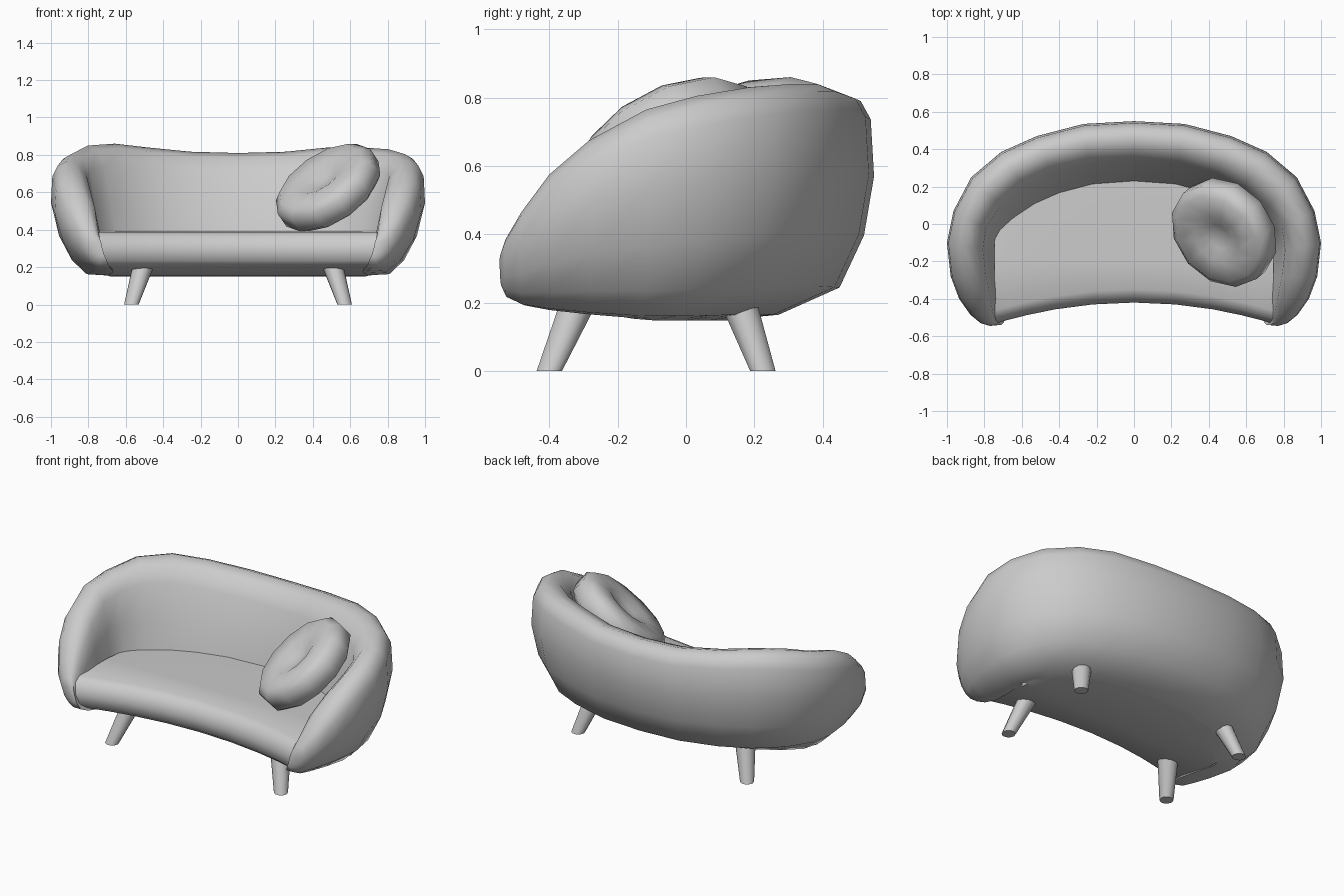
import bpy, bmesh, math
from mathutils import Vector

if "Cube" in bpy.data.objects:
    bpy.data.objects.remove(bpy.data.objects["Cube"])


def finish(name, bm, angle=60):
    bmesh.ops.recalc_face_normals(bm, faces=bm.faces)
    mesh = bpy.data.meshes.new(name)
    bm.to_mesh(mesh)
    bm.free()
    ob = bpy.data.objects.new(name, mesh)
    bpy.context.collection.objects.link(ob)
    bpy.ops.object.select_all(action='DESELECT')
    ob.select_set(True)
    bpy.context.view_layer.objects.active = ob
    bpy.ops.object.shade_smooth_by_angle(angle=math.radians(angle))
    return ob


def loft(name, rings, angle=60):
    """Skin closed rings of points and cap both ends."""
    bm = bmesh.new()
    vs = [[bm.verts.new(p) for p in r] for r in rings]
    n = len(rings[0])
    for a, b in zip(vs, vs[1:]):
        for i in range(n):
            j = (i + 1) % n
            bm.faces.new((a[i], a[j], b[j], b[i]))
    bm.faces.new(vs[0])
    bm.faces.new(vs[-1])
    return finish(name, bm, angle)


# Wrap-around back and arms: cross-sections (0 = outside, 1 = seat side)
back = [(1.3, .01), (.86, .03), (.31, .15), (.09, .38), (0, .64), (.03, .89),
        (.12, .97), (.28, 1), (.5, .965), (.66, .83), (.86, .55), (1, .33), (1.05, .2)]
arm = [(1.25, .01), (.78, .02), (.46, .14), (.18, .35), (0, .64), (.03, .87),
       (.14, .96), (.34, 1), (.58, .97), (.78, .87), (.88, .6), (1, .35), (1.05, .2)]
# Stations from arm tip to back centre: outer x, y, inner x, y, bottom z, top z, arm weight
stations = [(.77, -.545, .72, -.54, .25, .34, 1), (.82, -.53, .72, -.525, .215, .385, 1),
            (.875, -.485, .72, -.475, .19, .465, 1), (.935, -.40, .72, -.40, .175, .575, 1),
            (.98, -.28, .735, -.29, .162, .675, 1), (1.0, -.10, .755, -.15, .15, .765, 1),
            (.965, .07, .735, -.05, .147, .805, .8), (.87, .25, .65, .03, .145, .84, .4),
            (.71, .385, .53, .11, .145, .85, .1), (.52, .47, .40, .165, .145, .84, 0),
            (.27, .535, .22, .21, .145, .817, 0), (0, .55, 0, .225, .145, .81, 0)]
stations += [(-s[0], s[1], -s[2], *s[3:]) for s in reversed(stations[:-1])]
rings = []
for ox, oy, ix, iy, zb, zt, w in stations:
    if oy > .2 and abs(ox) > .6:
        zt -= .01 * math.copysign(1, ox)      # left corner sits slightly higher
    ring = []
    for p, q in zip(back, arm):
        u, f = Vector(p).lerp(Vector(q), w)
        ring.append((ox + (ix - ox) * u, oy + (iy - oy) * u, zb + (zt - zb) * f))
    rings.append(ring)
loft("back_and_arms", rings)

# Crescent seat with a rolled front edge
half = [(0, .27), (.22, .255), (.42, .20), (.57, .13), (.68, .03), (.745, -.08)]
spans = [(-x, b) for x, b in reversed(half[1:])] + half
rings = []
for x, b in spans:
    f = -.42 - .1 * (x / .7) ** 2
    lift = .02 if abs(x) > .7 else 0
    rings.append([(x, b, .38), (x, -.2, .39), (x, f + .07, .388), (x, f + .025, .365),
                  (x, f, .30), (x, f + .015, .235), (x, f + .05, .205),
                  (x, -.15, .153 + lift), (x, b - .13, .149 + lift), (x, b, .168 + lift)])
loft("seat", rings)

# Splayed tapered legs
for side, sn in ((1, "right"), (-1, "left")):
    for part, foot_y, top_y in (("front", -.40, -.31), ("rear", .225, .15)):
        ends = ((.57, foot_y, 0, .039), (.505, top_y, .21, .058))
        loft(f"{part}_leg_{sn}",
             [[(side * x + r * math.cos(k * math.tau / 10), y + r * math.sin(k * math.tau / 10), z)
               for k in range(10)] for x, y, z, r in ends], 45)

# Round cushion with a dimple on each face, leaning in the corner
outline = [(.03, .045), (.07, .055), (.14, .082), (.255, .085), (.302, .045)]
outline += [(r, -z) for r, z in reversed(outline)]
rot = Vector((-.5, -.43, .74)).to_track_quat('Z', 'Y')
centre = Vector((.482, -.045, .625))
loft("round_cushion",
     [[centre + rot @ Vector((r * math.cos(k * math.tau / 12), r * math.sin(k * math.tau / 12), z))
       for k in range(12)] for r, z in outline])
